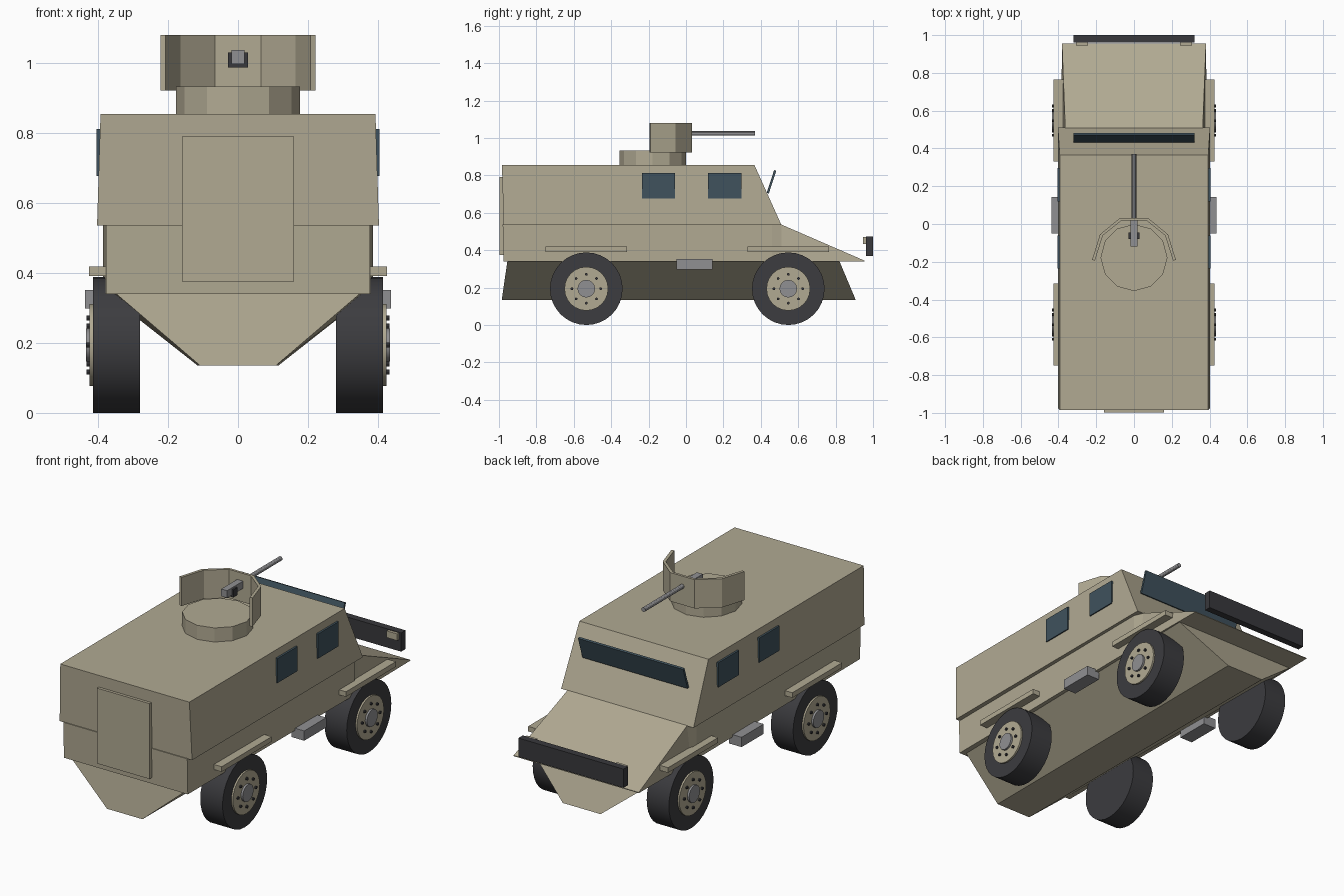
import bpy, bmesh
from math import cos, sin, pi, radians
from mathutils import Matrix, Vector

if "Cube" in bpy.data.objects:
    bpy.data.objects.remove(bpy.data.objects["Cube"])


def material(name, r, g, b):
    m = bpy.data.materials.new(name)
    m.diffuse_color = (r, g, b, 1)
    m.use_nodes = True
    m.node_tree.nodes["Principled BSDF"].inputs["Base Color"].default_value = m.diffuse_color
    return m


TAN = material("tan_paint", 0.44, 0.40, 0.29)
RUBBER = material("rubber", 0.045, 0.045, 0.05)
DARK = material("dark_metal", 0.04, 0.04, 0.045)
GLASS = material("glass", 0.05, 0.085, 0.11)
STEEL = material("steel", 0.28, 0.28, 0.29)


def finish(name, bm, mat, mirror=False, smooth=False):
    bmesh.ops.recalc_face_normals(bm, faces=bm.faces)
    me = bpy.data.meshes.new(name)
    bm.to_mesh(me)
    bm.free()
    me.materials.append(mat)
    ob = bpy.data.objects.new(name, me)
    bpy.context.collection.objects.link(ob)
    if mirror:
        ob.modifiers.new("mirror", "MIRROR").use_axis = (True, False, False)
    if smooth:
        bpy.context.view_layer.objects.active = ob
        ob.select_set(True)
        bpy.ops.object.shade_smooth_by_angle(angle=radians(30))
        ob.select_set(False)
    return ob


def box(name, x, y, z, mat, mirror=False, tilt=0):
    """Box from (min, max) ranges, optionally tilted about x."""
    bm = bmesh.new()
    size = [r[1] - r[0] for r in (x, y, z)]
    mid = Vector([(r[0] + r[1]) / 2 for r in (x, y, z)])
    mtx = Matrix.Translation(mid) @ Matrix.Rotation(tilt, 4, "X") @ Matrix.Diagonal((*size, 1))
    bmesh.ops.create_cube(bm, size=1, matrix=mtx)
    return finish(name, bm, mat, mirror)


def add_cylinder(bm, center, r, depth, axis, n):
    rot = {"X": Matrix.Rotation(pi / 2, 4, "Y"), "Y": Matrix.Rotation(pi / 2, 4, "X"),
           "Z": Matrix.Identity(4)}[axis]
    bmesh.ops.create_cone(bm, cap_ends=True, segments=n, radius1=r, radius2=r, depth=depth,
                          matrix=Matrix.Translation(center) @ rot)


def cylinder(name, center, r, depth, axis, n, mat, mirror=False, smooth=False):
    bm = bmesh.new()
    add_cylinder(bm, center, r, depth, axis, n)
    return finish(name, bm, mat, mirror, smooth)


def loft(name, stations, mat):
    """Stations along y: (bottom y, half width, z, top y, half width, z)."""
    bm = bmesh.new()
    rings = []
    for yb, hb, zb, yt, ht, zt in stations:
        pts = ((-hb, yb, zb), (hb, yb, zb), (ht, yt, zt), (-ht, yt, zt))
        rings.append([bm.verts.new(p) for p in pts])
    for a, b in zip(rings, rings[1:]):
        for i in range(4):
            j = (i + 1) % 4
            bm.faces.new((a[i], a[j], b[j], b[i]))
    bm.faces.new(rings[0])
    bm.faces.new(rings[-1])
    return finish(name, bm, mat)


# Body shells
loft("upper_body", [(-0.975, 0.403, 0.535, -0.984, 0.393, 0.855),
                    (0.51, 0.403, 0.535, 0.366, 0.393, 0.855)], TAN)
loft("lower_body", [(-0.975, 0.377, 0.34, -0.98, 0.377, 0.537),
                    (0.46, 0.386, 0.34, 0.46, 0.386, 0.537),
                    (0.51, 0.386, 0.34, 0.51, 0.364, 0.537),
                    (0.955, 0.381, 0.34, 0.955, 0.381, 0.344)], TAN)
loft("v_hull", [(-0.985, 0.108, 0.135, -0.955, 0.35, 0.342),
                (0.907, 0.115, 0.135, 0.82, 0.378, 0.342)], TAN)

# Rear door, bumper and lamps
box("rear_door", (-0.16, 0.16), (-0.998, -0.97), (0.375, 0.79), TAN)
box("bumper", (-0.32, 0.32), (0.962, 1.0), (0.37, 0.473), DARK)
box("headlight", (0.243, 0.307), (0.946, 0.965), (0.433, 0.47), TAN, True)

# Windows
box("windshield", (-0.32, 0.32), (0.451, 0.463), (0.702, 0.829), GLASS, tilt=radians(-18))
box("rear_side_window", (0.385, 0.405), (-0.235, -0.06), (0.677, 0.812), GLASS, True)
box("front_side_window", (0.385, 0.405), (0.118, 0.297), (0.677, 0.812), GLASS, True)

# Side steps
box("side_step", (0.36, 0.438), (-0.05, 0.142), (0.298, 0.352), STEEL, True)

# Wheels and fenders
for side, y in (("rear", -0.533), ("front", 0.547)):
    z = 0.194
    cylinder(side + "_tire", (0.347, y, z), 0.194, 0.135, "X", 32, RUBBER, True, True)
    cylinder(side + "_rim", (0.413, y, z), 0.117, 0.022, "X", 24, TAN, True, True)
    cylinder(side + "_hub", (0.42, y, z), 0.047, 0.03, "X", 16, STEEL, True, True)
    bolts = bmesh.new()
    for k in range(8):
        a = k * pi / 4
        add_cylinder(bolts, (0.423, y + 0.077 * cos(a), z + 0.077 * sin(a)), 0.0075, 0.02, "X", 8)
    finish(side + "_wheel_bolts", bolts, DARK, True)
    box(side + "_fender", (0.365, 0.426), (y - 0.217, y + 0.217), (0.391, 0.419), TAN, True)

# Turret ring
cylinder("turret_ring", (0, -0.178, 0.89), 0.177, 0.085, "Z", 12, TAN)

# Gun shield: a bent strip with inward thickness
bm = bmesh.new()
half = [((0.074, 0.032), (0.066, 0.018)), ((0.18, -0.055), (0.165, -0.061)),
        ((0.222, -0.19), (0.207, -0.194))]
plan = [tuple((-p[0], p[1]) for p in pair) for pair in reversed(half)] + half
rings = [[bm.verts.new((*p, z)) for p, z in ((o, 0.922), (o, 1.08), (i, 1.08), (i, 0.922))]
         for o, i in plan]
for a, b in zip(rings, rings[1:]):
    for i in range(4):
        j = (i + 1) % 4
        bm.faces.new((a[i], a[j], b[j], b[i]))
bm.faces.new(rings[0])
bm.faces.new(rings[-1])
finish("gun_shield", bm, TAN)

# Gun
cylinder("gun_barrel", (0, 0.165, 1.024), 0.012, 0.41, "Y", 12, STEEL, smooth=True)
box("gun_receiver", (-0.018, 0.018), (-0.12, 0.03), (0.998, 1.038), STEEL)
box("gun_mount", (-0.028, 0.028), (-0.08, -0.045), (0.988, 1.03), DARK)
